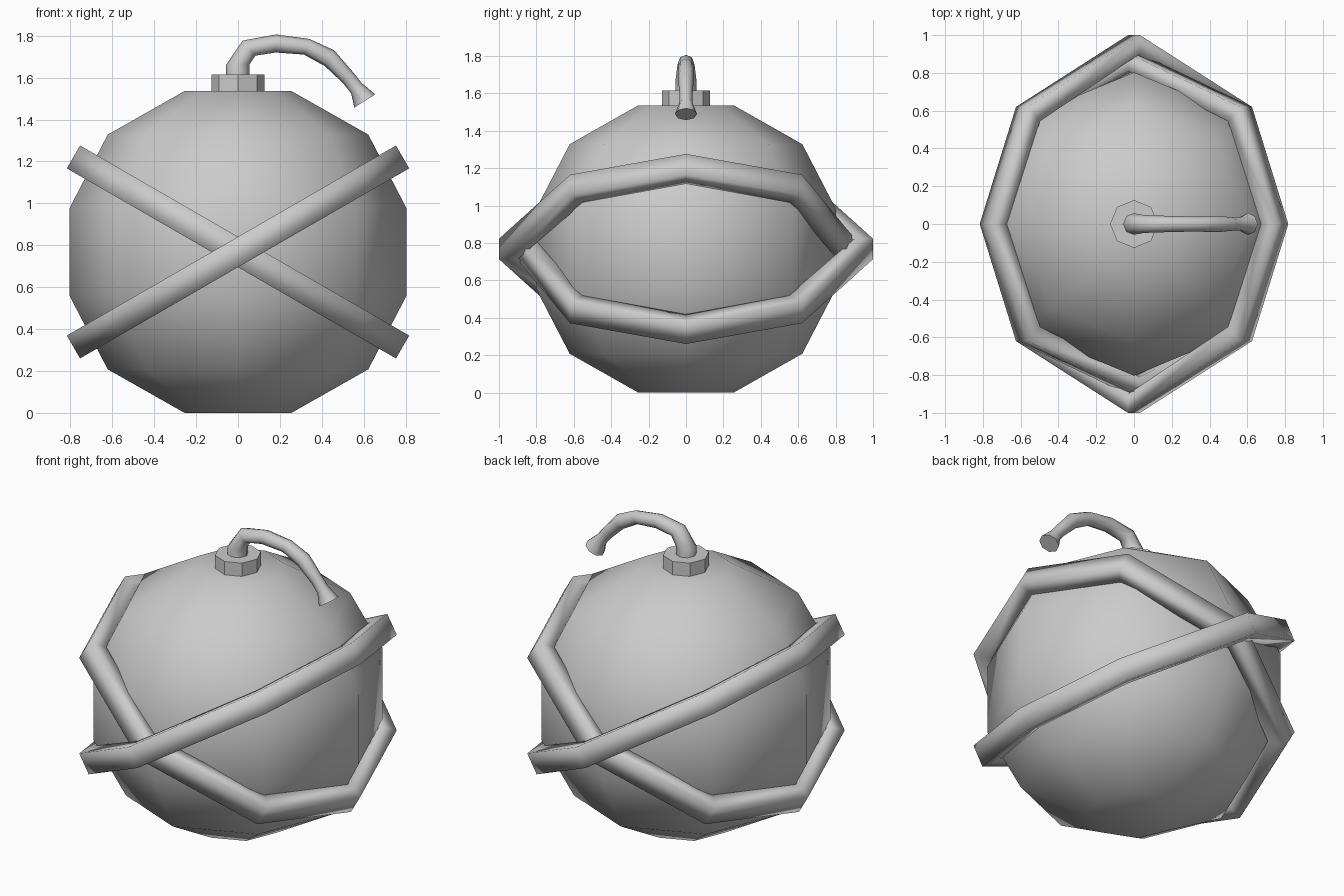
import bpy, bmesh, math
from mathutils import Vector, Matrix

if "Cube" in bpy.data.objects:
    bpy.data.objects.remove(bpy.data.objects["Cube"])

SIDES = 8


def loft(name, loops, closed=False, angle=None):
    """Skin a row of equal-sized vertex loops; close it round or cap its ends."""
    bm = bmesh.new()
    rows = [[bm.verts.new(p) for p in loop] for loop in loops]
    n = len(rows[0])
    count = len(rows) if closed else len(rows) - 1
    for i in range(count):
        a, b = rows[i], rows[(i + 1) % len(rows)]
        for k in range(n):
            bm.faces.new((a[k], a[(k + 1) % n], b[(k + 1) % n], b[k]))
    if not closed:
        bm.faces.new(rows[0])
        bm.faces.new(rows[-1])
    bmesh.ops.recalc_face_normals(bm, faces=bm.faces)
    me = bpy.data.meshes.new(name)
    bm.to_mesh(me)
    bm.free()
    ob = bpy.data.objects.new(name, me)
    bpy.context.collection.objects.link(ob)
    bpy.context.view_layer.objects.active = ob
    bpy.ops.object.select_all(action='DESELECT')
    ob.select_set(True)
    if angle is None:
        bpy.ops.object.shade_smooth()
    else:
        bpy.ops.object.shade_smooth_by_angle(angle=math.radians(angle))
    return ob


def lathe(name, profile, angle):
    loops = [[(r * math.cos(math.tau * k / SIDES), r * math.sin(math.tau * k / SIDES), z)
              for k in range(SIDES)] for r, z in profile]
    return loft(name, loops, angle=angle)


# Ball body and neck on top
MID = 0.768
lathe("ball_body", [(.255, 0), (.622, .208), (.803, .557), (.803, .979),
                    (.622, 1.328), (.255, 1.536)], 60)
lathe("neck", [(.127, 1.5), (.127, 1.616)], 30)

# Fuse: each section given by its outer and inner edge in the xz plane
sections = [((-.058, 1.59), (.056, 1.59)), ((-.058, 1.66), (.056, 1.665)),
            ((.022, 1.777), (.083, 1.705)), ((.18, 1.806), (.18, 1.72)),
            ((.34, 1.785), (.315, 1.71)), ((.46, 1.73), (.415, 1.655)),
            ((.55, 1.625), (.5, 1.575)), ((.59, 1.575), (.54, 1.525)),
            ((.655, 1.52), (.555, 1.457))]
loops = []
for (ax, az), (bx, bz) in sections:
    a, b = Vector((ax, 0, az)), Vector((bx, 0, bz))
    c, h = (a + b) / 2, (a - b) / 2
    loops.append([c + h * math.cos(math.tau * k / SIDES)
                  + Vector((0, h.length * math.sin(math.tau * k / SIDES), 0))
                  for k in range(SIDES)])
loft("fuse", loops, angle=50)


# Two tilted eight-sided bands, each bulging where it passes over the other
def band(name, tilt, over):
    outer = [(.907, 0), (.685, .62), (0, .903), (-.685, .62),
             (-.907, 0), (-.685, -.62), (0, -.903), (-.685 * -1, -.62)]
    inner = [(.808, 0), (.61, .545), (0, .81), (-.61, .545),
             (-.808, 0), (-.61, -.545), (0, -.81), (.61, -.545)]
    i = 2 if over > 0 else 6
    outer[i], inner[i] = (0, over), (0, over * .9)
    m = Matrix.Translation((0, 0, MID)) @ Matrix.Rotation(math.radians(tilt), 4, 'Y')
    w = .063
    loops = [[m @ Vector((*o, -w)), m @ Vector((*o, w)),
              m @ Vector((*p, w)), m @ Vector((*p, -w))] for o, p in zip(outer, inner)]
    return loft(name, loops, closed=True)


band("band_rising_right", -30, -1)
band("band_falling_right", 30, 1)
